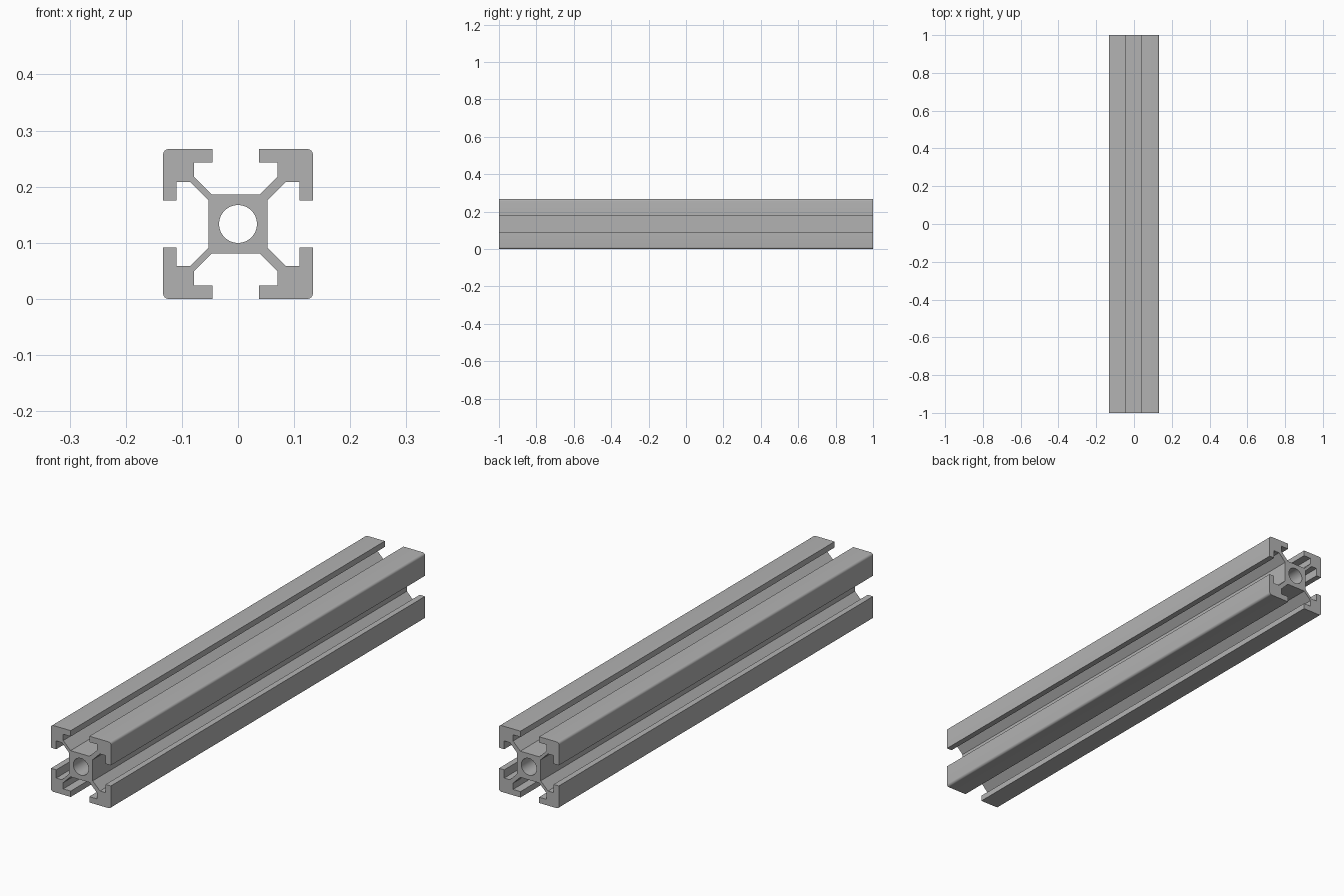
import bpy, bmesh
from math import sin, cos, pi

if "Cube" in bpy.data.objects:
    bpy.data.objects.remove(bpy.data.objects["Cube"])

HALF = 0.1335        # half width of the bar
LENGTH = 2.0
RADIUS = 0.01        # outer corner rounding
SHIFT = -0.004       # sideways offset of the upper and lower slots

grey = bpy.data.materials.new("aluminium grey")
grey.use_nodes = True
grey.diffuse_color = (0.45, 0.45, 0.45, 1)
grey.node_tree.nodes["Principled BSDF"].inputs["Base Color"].default_value = (0.45, 0.45, 0.45, 1)


def quarter():
    """Outline of one corner, from the side slot round to the upper slot."""
    side = [(0.0527, 0.0425), (0.085, 0.0748), (0.11, 0.0748),
            (0.11, 0.0415), (HALF, 0.0415)]
    c = HALF - RADIUS
    arc = [(c + RADIUS * cos(i * pi / 12), c + RADIUS * sin(i * pi / 12))
           for i in range(7)]
    upper = [(z, x) for x, z in reversed(side)]
    return side, arc, upper


def outline():
    """All four corners, counter-clockwise."""
    points = []
    for sx, sz in ((1, 1), (-1, 1), (-1, -1), (1, -1)):
        side, arc, upper = quarter()
        corner = [(sx * x, sz * z) for x, z in side + arc]
        corner += [(sx * x + SHIFT, sz * z) for x, z in upper]
        points += corner if sx == sz else corner[::-1]
    return points


def add_loop(bm, points):
    verts = [bm.verts.new((x, -LENGTH / 2, z + HALF)) for x, z in points]
    return [bm.edges.new((a, b)) for a, b in zip(verts, verts[1:] + verts[:1])]


# Slotted cross-section with a round bore, extruded along the bar
bm = bmesh.new()
bore = [(0.0338 * cos(i * pi / 24), 0.0338 * sin(i * pi / 24)) for i in range(48)]
edges = add_loop(bm, outline()) + add_loop(bm, bore)
bmesh.ops.triangle_fill(bm, edges=edges, use_beauty=True, normal=(0, -1, 0))
result = bmesh.ops.extrude_face_region(bm, geom=bm.faces[:], use_keep_orig=True)
moved = [v for v in result["geom"] if isinstance(v, bmesh.types.BMVert)]
bmesh.ops.translate(bm, verts=moved, vec=(0, LENGTH, 0))
bmesh.ops.recalc_face_normals(bm, faces=bm.faces[:])

mesh = bpy.data.meshes.new("slotted_bar")
bm.to_mesh(mesh)
bm.free()
mesh.materials.append(grey)
bar = bpy.data.objects.new("slotted_bar", mesh)
bpy.context.collection.objects.link(bar)

# Smooth bore and rounded corners, crisp slot edges
bpy.ops.object.select_all(action="DESELECT")
bar.select_set(True)
bpy.context.view_layer.objects.active = bar
bpy.ops.object.shade_smooth_by_angle(angle=pi / 9)
